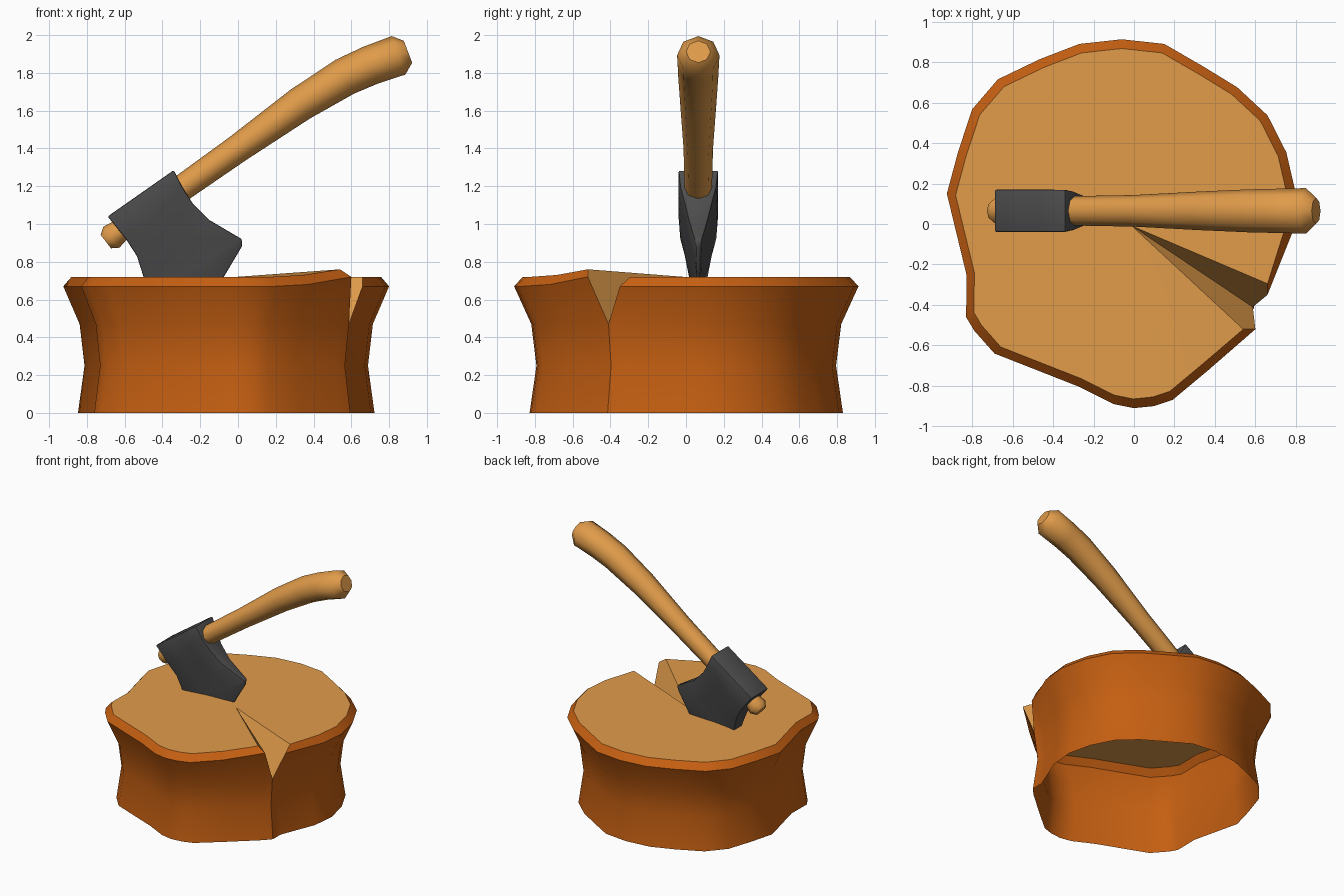
import bpy, math
from mathutils import Vector

if "Cube" in bpy.data.objects:
    bpy.data.objects.remove(bpy.data.objects["Cube"])


def material(name, rgb):
    m = bpy.data.materials.new(name)
    m.diffuse_color = (*rgb, 1)
    m.use_nodes = True
    m.node_tree.nodes["Principled BSDF"].inputs["Base Color"].default_value = m.diffuse_color
    return m


bark = material("bark", (0.56, 0.115, 0.006))
wood = material("pale wood", (0.75, 0.33, 0.068))
steel = material("dark steel", (0.075, 0.075, 0.077))


def make(name, verts, faces, mats, face_mats=None, angle=35, bevel=0):
    me = bpy.data.meshes.new(name)
    me.from_pydata(verts, [], faces)
    for m in mats:
        me.materials.append(m)
    if face_mats:
        for p, i in zip(me.polygons, face_mats):
            p.material_index = i
    ob = bpy.data.objects.new(name, me)
    bpy.context.collection.objects.link(ob)
    bpy.ops.object.select_all(action='DESELECT')
    ob.select_set(True)
    bpy.context.view_layer.objects.active = ob
    if bevel:
        b = ob.modifiers.new("bevel", 'BEVEL')
        b.width, b.segments, b.limit_method = bevel, 2, 'ANGLE'
        b.angle_limit = math.radians(40)
        bpy.ops.object.modifier_apply(modifier="bevel")
    bpy.ops.object.shade_smooth_by_angle(angle=math.radians(angle))
    return ob


# Stump: widest outline, counterclockwise from right lip of the split to left lip
outline = [(.66, -.35), (.78, -.05), (.80, .15), (.753, .354), (.66, .537),
           (.51, .676), (.34, .78), (.15, .89), (-.06, .913), (-.27, .89),
           (-.465, .815), (-.673, .715), (-.80, .567), (-.87, .355),
           (-.925, .15), (-.827, -.255), (-.83, -.46), (-.79, -.527),
           (-.69, -.64), (-.27, -.805), (-.10, -.89), (0, -.91), (.10, -.90),
           (.19, -.87), (.37, -.72), (.60, -.52)]
n = len(outline)
split = (.659, -.456)
CX = -.06


def scaled(p, s):
    return CX + (p[0] - CX) * s, p[1] * s


verts, faces, fm = [], [], []


def add(face, mat):
    faces.append(face)
    fm.append(mat)


# lower rings carry the extra point at the foot of the split
for z, s in ((0, .91), (.25, .87), (.47, .90)):
    verts += [(*scaled(p, s), z) for p in outline + [split]]
r = n + 1
for k in range(2):
    for i in range(r):
        j = (i + 1) % r
        add((k * r + i, k * r + j, k * r + r + j, k * r + r + i), 0)
# widest ring and inset top rim, raised towards the left lip
w, t = 3 * r, 3 * r + n
lift_w = {n - 1: .72, n - 2: .68}
lift_t = {n - 1: .76, n - 2: .73}
verts += [(*p, lift_w.get(i, .67)) for i, p in enumerate(outline)]
inner = [scaled(p, .95) for p in outline]
inner[0], inner[-1] = (.66, -.295), (.54, -.52)
verts += [(*p, lift_t.get(i, .72)) for i, p in enumerate(inner)]
apex = len(verts)
verts.append((-.01, -.01, .72))
m = 2 * r
for i in range(n - 1):
    add((m + i, m + i + 1, w + i + 1, w + i), 0)
    add((w + i, w + i + 1, t + i + 1, t + i), 0)
    add((apex, t + i, t + i + 1), 1)
foot = m + n
add((m + n - 1, foot, w + n - 1), 0)
add((foot, m, w), 0)
# walls of the split
add((apex, foot, w, t), 1)
add((apex, t + n - 1, w + n - 1, foot), 1)
make("stump", verts, faces, [bark, wood], fm, 32)

# Axe head: rows from poll to cutting edge, four columns, two mirrored sides
Y = .065
rows = [((-.69, 1.04), (-.34, 1.285), .105), ((-.59, .915), (-.295, 1.195), .095),
        ((-.535, .83), (-.24, 1.11), .072), ((-.50, .72), (-.15, 1.02), .05),
        ((-.47, .62), (.02, .92), .02)]
grid = []
for a, b, h in rows:
    grid.append([(Vector(a).lerp(Vector(b), c / 3), h) for c in range(4)])
grid.append([(Vector(p), .008) for p in
             ((-.45, .56), (-.22, .59), (-.075, .72), (.02, .88))])
R, C = len(grid), 4
verts = [(p.x, Y + s * h, p.y) for s in (-1, 1) for row in grid for p, h in row]
faces = []
back = R * C
for i in range(R - 1):
    for j in range(C - 1):
        q = (i * C + j, (i + 1) * C + j, (i + 1) * C + j + 1, i * C + j + 1)
        faces += [q, tuple(back + v for v in reversed(q))]
border = ([i * C for i in range(R)] + [(R - 1) * C + j for j in range(1, C)]
          + [i * C + C - 1 for i in range(R - 2, -1, -1)] + [2, 1])
for a, b in zip(border, border[1:] + border[:1]):
    faces.append((b, a, back + a, back + b))
make("axe_head", verts, faces, [steel], angle=35, bevel=.012)

# Handle: eight-sided loft along a curved path, (x, z, radius)
path = [(-.70, .907, .045), (-.67, .93, .07), (-.625, .965, .06),
        (-.29, 1.195, .07), (0, 1.4, .075), (.33, 1.635, .092),
        (.566, 1.78, .102), (.70, 1.84, .105), (.85, 1.893, .108),
        (.90, 1.912, .062)]
S = 8
verts, faces = [], []
for k, (x, z, rad) in enumerate(path):
    a, b = path[max(k - 1, 0)], path[min(k + 1, len(path) - 1)]
    d = Vector((b[0] - a[0], b[1] - a[1])).normalized()
    for i in range(S):
        g = 2 * math.pi * i / S
        u, v = rad * math.cos(g), rad * math.sin(g)
        verts.append((x - d.y * u, Y + v * 1.04, z + d.x * u))
for k in range(len(path) - 1):
    for i in range(S):
        j = (i + 1) % S
        faces.append((k * S + j, k * S + i, k * S + S + i, k * S + S + j))
faces.append(tuple(range(S)))
faces.append(tuple(reversed(range((len(path) - 1) * S, len(path) * S))))
make("axe_handle", verts, faces, [wood], angle=50)
